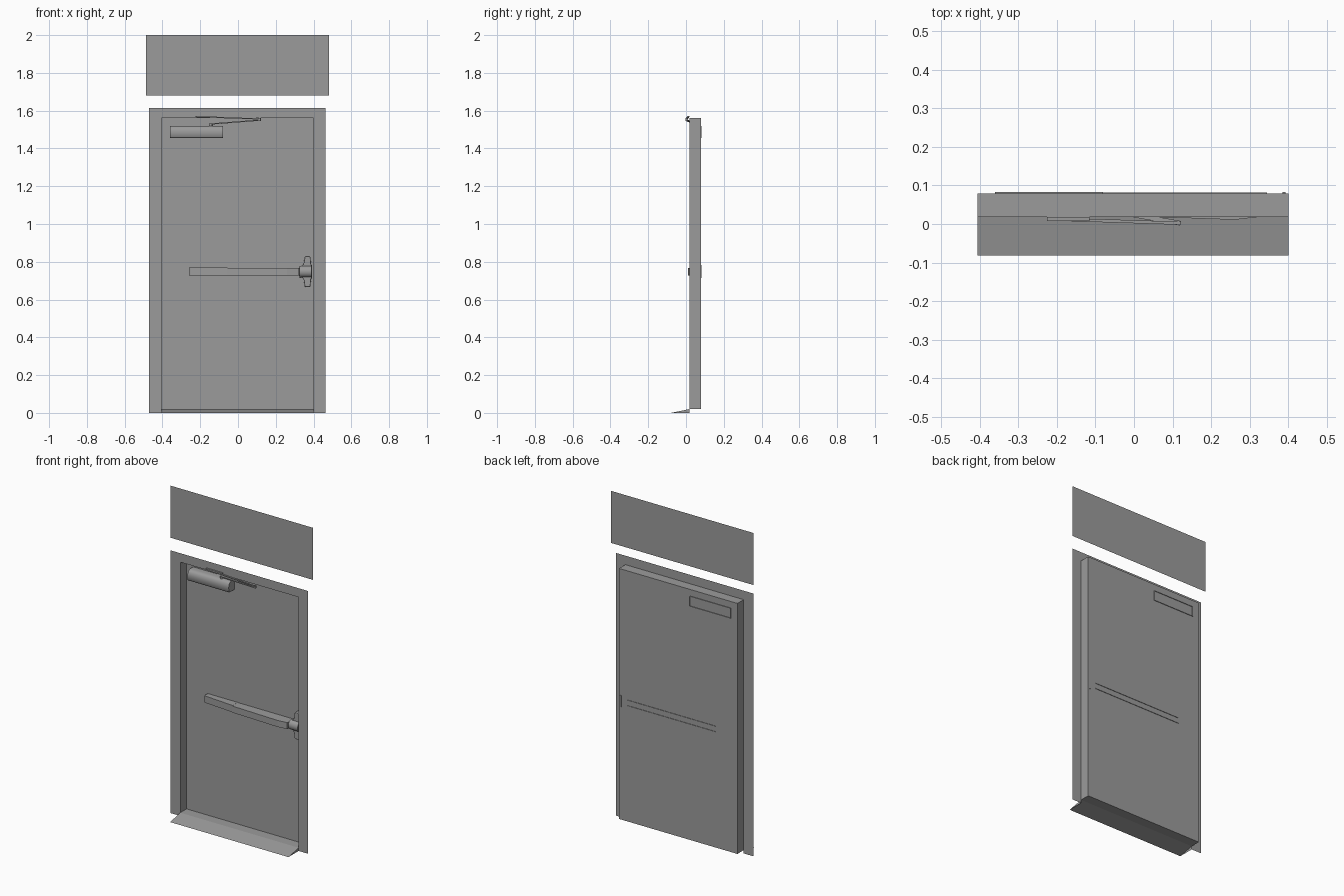
import bpy, bmesh, math
from mathutils import Vector

if "Cube" in bpy.data.objects:
    bpy.data.objects.remove(bpy.data.objects["Cube"])

L, R, TOP, SILL = -0.405, 0.4, 1.56, 0.02        # door opening
FRONT, BACK = 0.018, 0.079                       # frame plane, door plane
BAR_Z = 0.748

grey = bpy.data.materials.new("dark_grey")
grey.diffuse_color = (0.33, 0.33, 0.33, 1)
grey.use_nodes = True
grey.node_tree.nodes["Principled BSDF"].inputs["Base Color"].default_value = grey.diffuse_color


def mesh_object(name, verts, faces):
    me = bpy.data.meshes.new(name)
    me.from_pydata(verts, [], faces)
    me.update()
    me.materials.append(grey)
    ob = bpy.data.objects.new(name, me)
    bpy.context.collection.objects.link(ob)
    return ob


def prism(name, profile, axis, a, b, bevel=0):
    """Extrude a 2D profile along an axis from a to b."""
    def place(p, t):
        q = list(p)
        q.insert(axis, t)
        return q
    n = len(profile)
    verts = [place(p, t) for t in (a, b) for p in profile]
    faces = [list(range(n)), list(range(n, 2 * n))]
    faces += [[i, (i + 1) % n, n + (i + 1) % n, n + i] for i in range(n)]
    ob = mesh_object(name, verts, faces)
    bm = bmesh.new()
    bm.from_mesh(ob.data)
    bmesh.ops.recalc_face_normals(bm, faces=bm.faces)
    bm.to_mesh(ob.data)
    bm.free()
    if bevel:
        m = ob.modifiers.new("bevel", 'BEVEL')
        m.width, m.segments, m.limit_method = bevel, 2, 'ANGLE'
    return ob


def box(name, x0, x1, y0, y1, z0, z1, bevel=0):
    return prism(name, [(x0, y0), (x1, y0), (x1, y1), (x0, y1)], 2, z0, z1, bevel)


def flat_bar(name, p, q, width, height):
    """Flat bar between two points."""
    p, q = Vector(p), Vector(q)
    ob = box(name, 0, (q - p).length, -width / 2, width / 2, -height / 2, height / 2)
    ob.location = p
    ob.rotation_euler = (q - p).to_track_quat('X', 'Z').to_euler()
    return ob


def pin(name, x, y, z0, z1, r):
    pts = [(x + r * math.cos(i * math.pi / 6), y + r * math.sin(i * math.pi / 6)) for i in range(12)]
    return prism(name, pts, 2, z0, z1)


# Sign panel above the door
mesh_object("sign_panel", [(-0.486, 0.04, 1.68), (0.483, 0.04, 1.68), (0.483, 0.04, 2), (-0.486, 0.04, 2)],
            [(0, 1, 2, 3)])

# Flat frame around the opening
outer = [(-0.471, 0), (-0.471, 1.615), (0.462, 1.615), (0.462, 0)]
inner = [(L, 0), (L, TOP), (R, TOP), (R, 0)]
mesh_object("door_frame", [(x, FRONT, z) for x, z in outer + inner],
            [(i, i + 4, i + 5, i + 1) for i in range(3)])

# Recess lining and door panel
ring = [(L, SILL), (R, SILL), (R, TOP), (L, TOP)]
lining = [(x, y, z) for y in (FRONT, BACK) for x, z in ring]
mesh_object("recess_lining", lining, [(i, i + 4, (i + 1) % 4 + 4, (i + 1) % 4) for i in range(4)])
mesh_object("door_panel", lining[4:], [(0, 1, 2, 3)])

# Sloping threshold with closed ends
ramp = [(x, y, z) for x in (L, R) for y, z in ((-0.081, 0), (FRONT, SILL), (FRONT, 0))]
mesh_object("threshold", ramp, [(0, 3, 4, 1), (0, 1, 2), (3, 5, 4)])

# Push bar: rail and pad, tapering in plan
prism("push_bar_rail", [(-0.26, 0.077), (-0.26, 0.047), (-0.25, 0.042), (-0.055, 0.027), (-0.055, 0.077)],
      2, BAR_Z - 0.021, BAR_Z + 0.021)
prism("push_bar_pad", [(-0.055, 0.077), (-0.055, 0.022), (0.26, 0.011), (0.322, 0.018), (0.325, 0.077)],
      2, BAR_Z - 0.02, BAR_Z + 0.02)
for s, side in ((1, "upper"), (-1, "lower")):
    z = BAR_Z + s * 0.017
    box(side + "_bar_flange", -0.255, 0.345, BACK - 0.002, 0.082, z - 0.002, z + 0.002)

# Latch head: narrow plate with a flared, domed middle
half = [(0.384, 0.078), (0.378, 0.082), (0.358, 0.082), (0.352, 0.078), (0.35, 0.05), (0.343, 0.034), (0.325, 0.026)]
edge = [(0.39, 0.035), (0.386, 0.04)] + half
head = [(x, BAR_Z + z) for x, z in edge] + [(x, BAR_Z - z) for x, z in reversed(edge)]
plate = prism("latch_plate", head, 1, 0.045, 0.077, 0.004)
arc = [i * math.pi / 10 for i in range(11)]
dome = [(0.05 - 0.026 * math.sin(t), BAR_Z + 0.03 * math.cos(t)) for t in arc]
cover = prism("latch_cover", dome, 0, 0.326, 0.388)
box("latch_bolt", 0.385, 0.392, 0.06, 0.083, BAR_Z - 0.035, BAR_Z + 0.035)

# Door closer body with rounded front, and its back rim
closer = [(0.077, 1.456), (0.03, 1.456), (0.025, 1.462), (0.024, 1.49), (0.028, 1.508), (0.038, 1.517),
          (0.05, 1.52), (0.077, 1.52)]
body = prism("closer_body", closer, 0, -0.36, -0.08)
for name, x0, x1, z0, z1 in (("lower", -0.36, -0.08, 1.456, 1.459), ("upper", -0.36, -0.08, 1.517, 1.52),
                             ("left", -0.36, -0.357, 1.459, 1.517), ("right", -0.083, -0.08, 1.459, 1.517)):
    box(name + "_closer_rim", x0, x1, 0.077, 0.083, z0, z1)

# Closer arm: bracket, two folding links and pivots
box("arm_bracket", -0.225, -0.115, 0.008, FRONT, 1.566, 1.573)
flat_bar("upper_arm", (-0.22, 0.013, 1.568), (0.12, 0.002, 1.556), 0.008, 0.006)
flat_bar("lower_arm", (0.12, 0.002, 1.55), (-0.15, 0.05, 1.529), 0.012, 0.006)
pins = [pin("elbow_pivot", 0.115, 0.003, 1.546, 1.561, 0.006),
        pin("closer_pivot", -0.145, 0.05, 1.515, 1.533, 0.009)]

# Smooth shading on the rounded parts
bpy.ops.object.select_all(action='DESELECT')
for ob in pins + [body, plate, cover]:
    ob.select_set(True)
    bpy.context.view_layer.objects.active = ob
bpy.ops.object.shade_smooth_by_angle(angle=math.radians(55))
